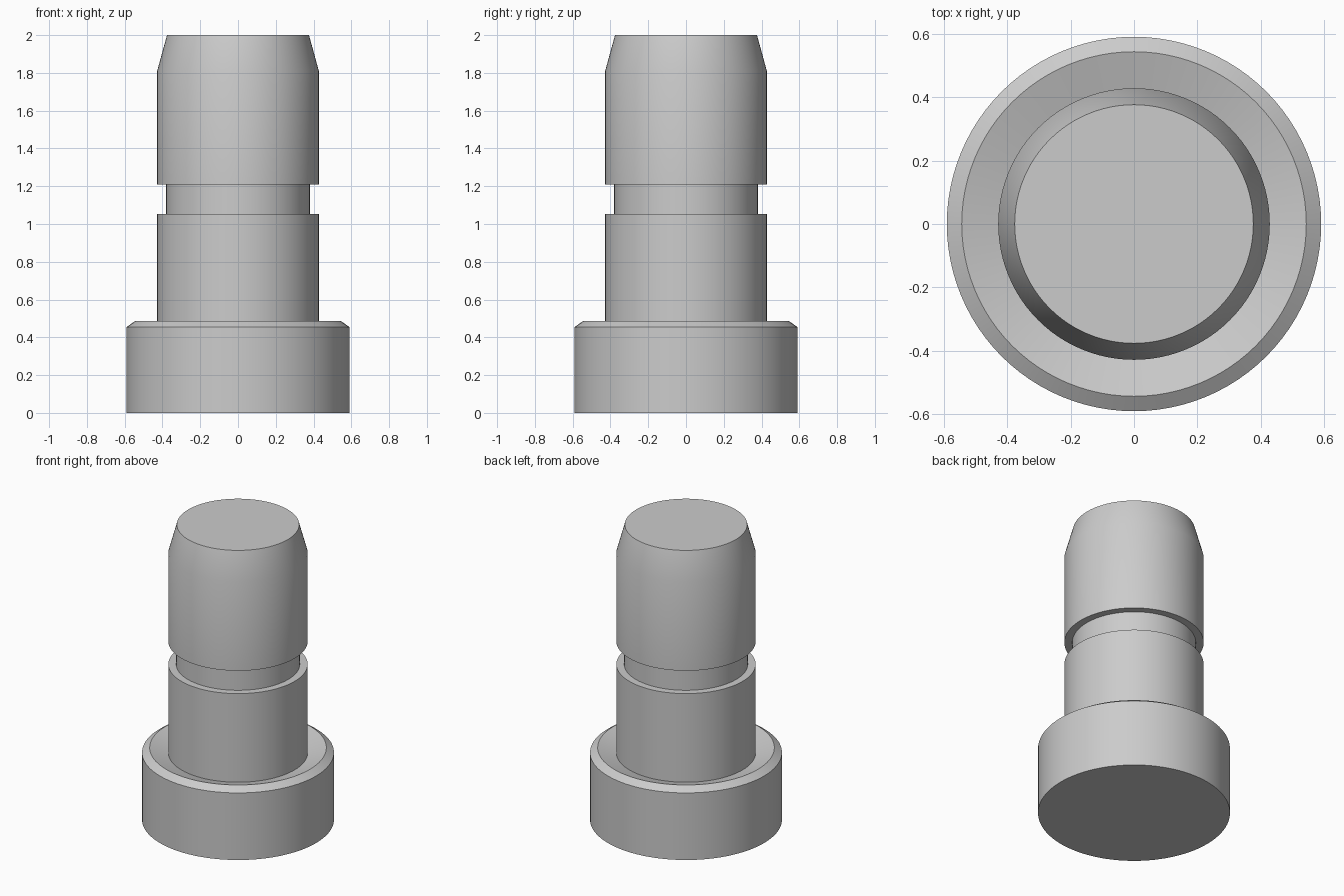
import bpy
import bmesh
from math import cos, sin, tau, radians

cube = bpy.data.objects.get("Cube")
if cube:
    bpy.data.objects.remove(cube, do_unlink=True)

SEGMENTS = 96

steel = bpy.data.materials.new("plain_grey")
steel.use_nodes = True
GREY = (0.6, 0.6, 0.6, 1)
steel.diffuse_color = GREY
steel.node_tree.nodes["Principled BSDF"].inputs["Base Color"].default_value = GREY


def lathe(name, profile):
    """Turn a (radius, height) profile about z and cap both ends."""
    bm = bmesh.new()
    rings = [[bm.verts.new((r * cos(tau * i / SEGMENTS), r * sin(tau * i / SEGMENTS), z))
              for i in range(SEGMENTS)] for r, z in profile]
    for low, high in zip(rings, rings[1:]):
        for i in range(SEGMENTS):
            j = (i + 1) % SEGMENTS
            bm.faces.new((low[i], low[j], high[j], high[i]))
    bm.faces.new(rings[0][::-1])
    bm.faces.new(rings[-1])
    mesh = bpy.data.meshes.new(name)
    bm.to_mesh(mesh)
    bm.free()
    mesh.materials.append(steel)
    obj = bpy.data.objects.new(name, mesh)
    bpy.context.collection.objects.link(obj)
    bpy.ops.object.select_all(action="DESELECT")
    obj.select_set(True)
    bpy.context.view_layer.objects.active = obj
    bpy.ops.object.shade_smooth_by_angle(angle=radians(25))
    return obj


# One turned solid: base collar, dished rim, shaft, groove, tapered tip
lathe("stepped_pin", [
    (0.59, 0), (0.59, 0.455),         # base collar
    (0.543, 0.487), (0.428, 0.452),   # chamfer and dished top
    (0.428, 1.053), (0.38, 1.053),    # lower shaft
    (0.38, 1.208), (0.428, 1.208),    # groove
    (0.428, 1.81), (0.376, 2),        # upper shaft and taper
])
